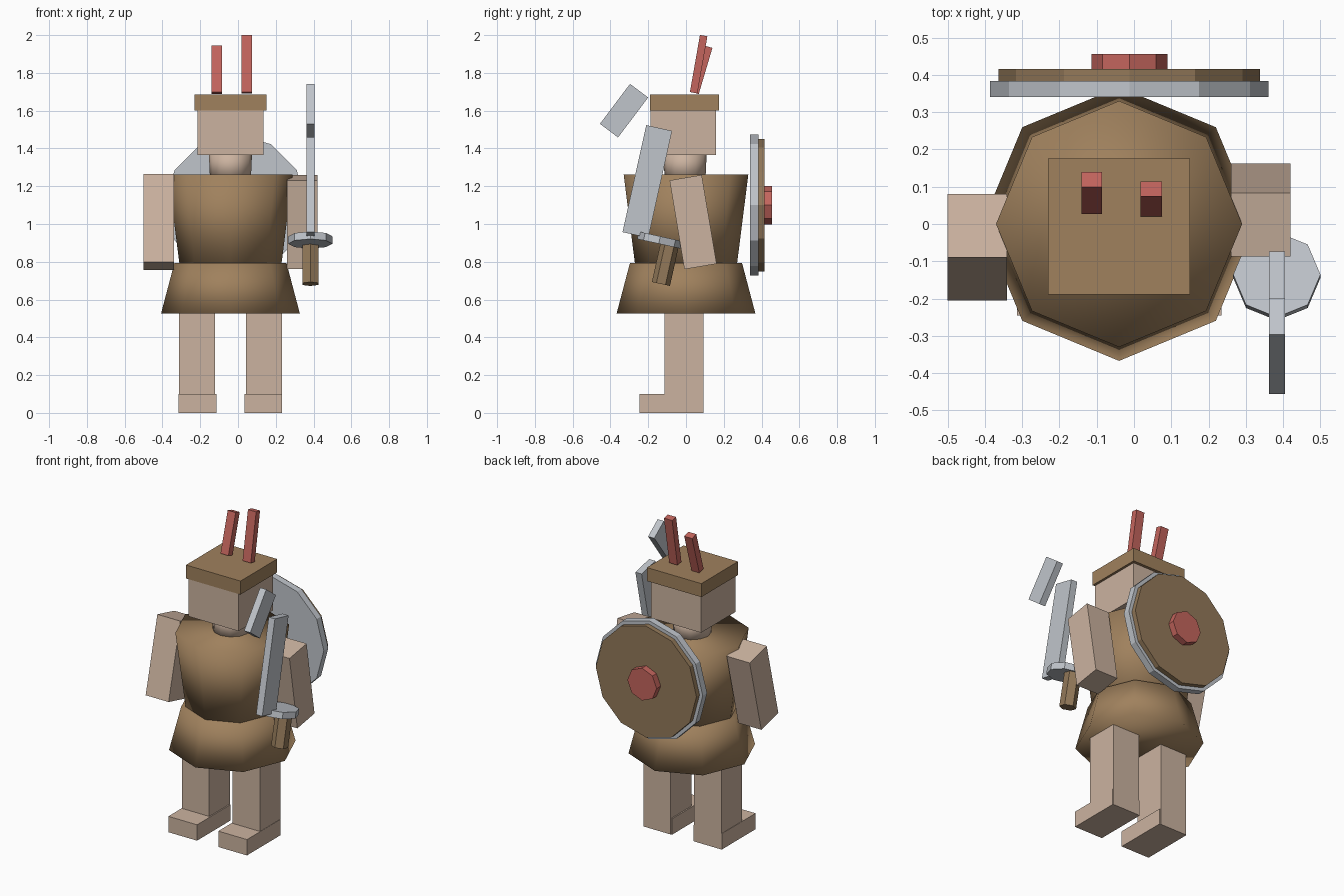
import bpy
from math import radians, pi

if "Cube" in bpy.data.objects:
    bpy.data.objects.remove(bpy.data.objects["Cube"])


def material(name, rgb):
    m = bpy.data.materials.new(name)
    m.diffuse_color = (*rgb, 1)
    m.use_nodes = True
    m.node_tree.nodes["Principled BSDF"].inputs["Base Color"].default_value = m.diffuse_color
    return m


skin = material("skin", (0.60, 0.45, 0.35))
leather = material("leather", (0.35, 0.22, 0.11))
wood = material("wood", (0.29, 0.19, 0.10))
red = material("red", (0.55, 0.13, 0.11))
steel = material("steel", (0.53, 0.56, 0.60))


def finish(name, mat, smooth=False):
    ob = bpy.context.object
    ob.name = ob.data.name = name
    ob.data.materials.append(mat)
    if smooth:
        bpy.ops.object.shade_smooth()
    return ob


def box(name, centre, size, mat, lean=0):
    """Box leaning about x; a positive lean tips the top backwards (+y)."""
    bpy.ops.mesh.primitive_cube_add(size=1, location=centre, rotation=(-radians(lean), 0, 0))
    ob = finish(name, mat)
    ob.scale = size
    return ob


def prism(name, centre, r_bottom, r_top, height, sides, mat, lean=0, turn=0, smooth=False):
    """Prism or frustum with its first corner on +y, turned about its own axis."""
    bpy.ops.mesh.primitive_cone_add(vertices=sides, radius1=r_bottom, radius2=r_top, depth=height,
                                    location=centre, rotation=(-radians(lean), 0, turn))
    return finish(name, mat, smooth)


MID = -0.04  # body centre line

# Legs and feet
for side, s in (("left", -1), ("right", 1)):
    x = MID + s * 0.177
    box(side + "_leg", (x, -0.01, 0.315), (0.19, 0.205, 0.63), skin)
    box(side + "_foot", (x - 0.003 * s, -0.0775, 0.05), (0.20, 0.335, 0.10), skin)

# Tunic skirt, torso and neck
prism("skirt", (MID, 0, 0.66), 0.367, 0.297, 0.265, 8, leather, smooth=True)
prism("torso", (MID, 0, 1.025), 0.27, 0.33, 0.475, 8, leather, smooth=True)
prism("neck", (MID, -0.005, 1.31), 0.108, 0.115, 0.15, 12, skin, smooth=True)

# Head and cap
box("head", (MID, -0.015, 1.49), (0.35, 0.345, 0.25), skin)
box("cap", (MID, -0.007, 1.643), (0.38, 0.365, 0.085), leather)

# Feathers on the cap
box("left_feather", (-0.113, 0.083, 1.816), (0.055, 0.043, 0.255), red, 16.5)
box("right_feather", (0.046, 0.067, 1.846), (0.057, 0.04, 0.307), red, 10)

# Arms: left swings forward, right swings back
box("left_arm", (-0.42, -0.0625, 1.01), (0.16, 0.175, 0.48), skin, 14)
box("right_arm", (0.34, 0.0375, 1.01), (0.16, 0.173, 0.477), skin, -9.5)

# Sword with a broken-off tip
LEAN = 12.5
box("sword_blade", (0.383, -0.205, 1.225), (0.043, 0.14, 0.58), steel, LEAN)
box("sword_tip", (0.383, -0.328, 1.60), (0.043, 0.12, 0.265), steel, 37)
prism("sword_guard", (0.383, -0.14, 0.915), 0.117, 0.117, 0.04, 8, steel, LEAN)
prism("sword_grip", (0.383, -0.109, 0.79), 0.049, 0.049, 0.22, 6, wood, LEAN)

# Round shield on the back: rim, board and boss
prism("shield_rim", (-0.0125, 0.362, 1.10), 0.373, 0.373, 0.044, 12, steel, 90)
prism("shield_board", (-0.0125, 0.395, 1.10), 0.351, 0.351, 0.04, 12, wood, 90)
prism("shield_boss", (-0.0125, 0.43, 1.10), 0.102, 0.102, 0.052, 8, red, 90)
